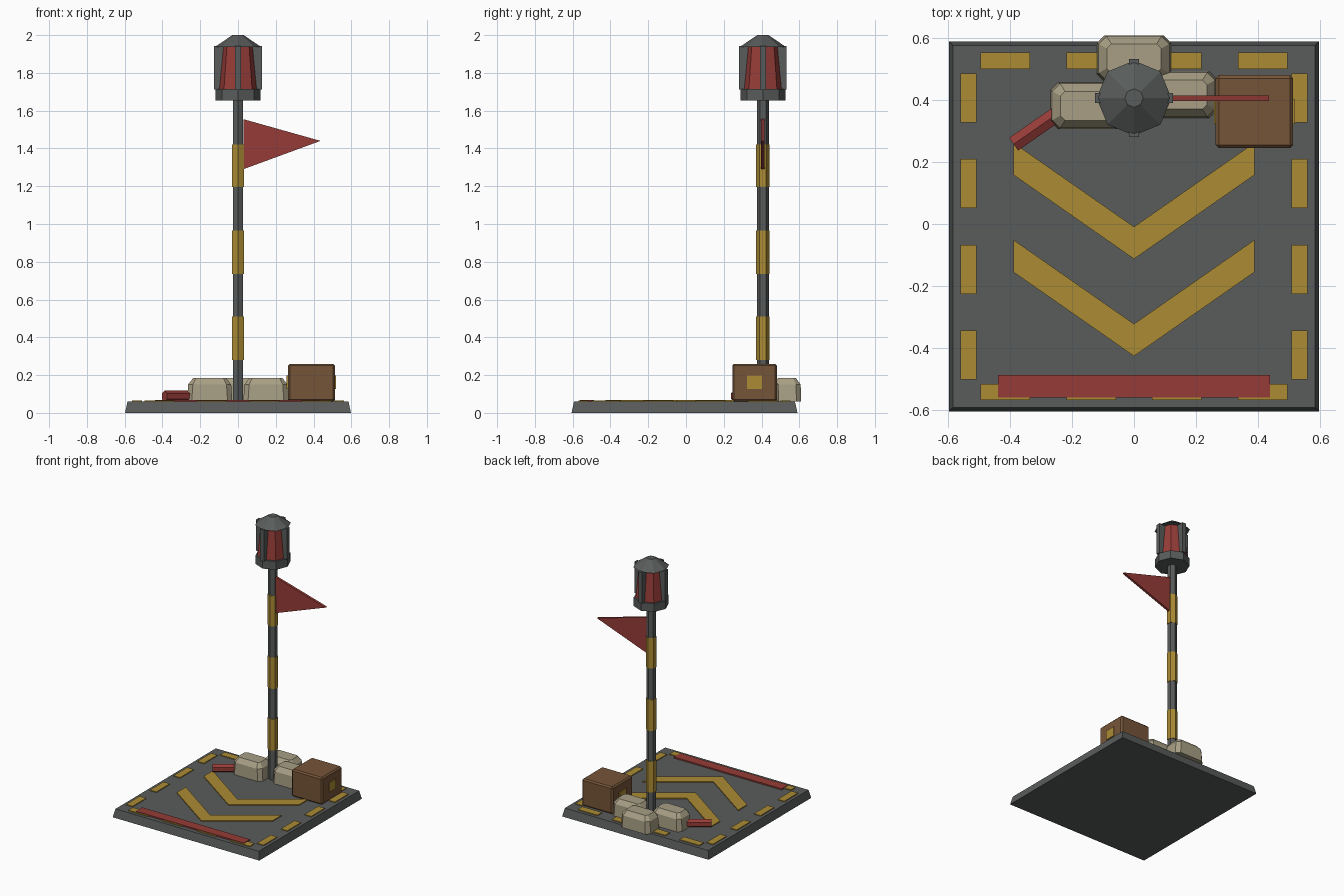
import bpy, bmesh, math
from mathutils import Matrix, Vector

if "Cube" in bpy.data.objects:
    bpy.data.objects.remove(bpy.data.objects["Cube"])


def srgb(r, g, b):
    def f(c):
        c /= 255
        return c / 12.92 if c <= 0.04045 else ((c + 0.055) / 1.055) ** 2.4
    return (f(r), f(g), f(b), 1)


def material(name, *rgb):
    m = bpy.data.materials.new(name)
    m.diffuse_color = srgb(*rgb)
    m.use_nodes = True
    m.node_tree.nodes["Principled BSDF"].inputs["Base Color"].default_value = m.diffuse_color
    return m


GREY = material("dark grey metal", 88, 92, 90)
YELLOW = material("warning yellow", 171, 139, 52)
RED = material("signal red", 150, 60, 55)
BROWN = material("crate brown", 118, 85, 57)
SAND = material("sandbag beige", 168, 159, 133)


def finish(name, bm, mat):
    bmesh.ops.recalc_face_normals(bm, faces=bm.faces)
    me = bpy.data.meshes.new(name)
    bm.to_mesh(me)
    bm.free()
    ob = bpy.data.objects.new(name, me)
    me.materials.append(mat)
    bpy.context.collection.objects.link(ob)
    return ob


def box(name, mat, x0, x1, y0, y1, z0, z1, bevel=0):
    bm = bmesh.new()
    size = Matrix.Diagonal((x1 - x0, y1 - y0, z1 - z0, 1))
    mid = Matrix.Translation(((x0 + x1) / 2, (y0 + y1) / 2, (z0 + z1) / 2))
    bmesh.ops.create_cube(bm, size=1, matrix=mid @ size)
    if bevel:
        bmesh.ops.bevel(bm, geom=bm.edges[:], offset=bevel, segments=1, affect='EDGES')
    return finish(name, bm, mat)


def tube(name, mat, sides, r0, r1, z0, z1, x=0, y=0):
    """Upright prism or cone with a corner on the y axis."""
    rings = []
    for r, z in ((r0, z0), (r1, z1)):
        rings.append([(x + r * math.sin(math.tau * i / sides),
                       y + r * math.cos(math.tau * i / sides), z) for i in range(sides)])
    return loft(name, mat, rings)


def loft(name, mat, rings):
    bm = bmesh.new()
    vs = [[bm.verts.new(p) for p in ring] for ring in rings]
    n = len(vs[0])
    for a, b in zip(vs, vs[1:]):
        for i in range(n):
            bm.faces.new((a[i], a[(i + 1) % n], b[(i + 1) % n], b[i]))
    bm.faces.new(vs[0])
    bm.faces.new(vs[-1])
    return finish(name, bm, mat)


def rect(cx, cy, hx, hy, z, cut=0):
    """Rectangle ring, with cut corners when cut > 0."""
    if not cut:
        return [(cx + a * hx, cy + b * hy, z) for a, b in ((-1, -1), (1, -1), (1, 1), (-1, 1))]
    k, m = hx - cut, hy - cut
    pts = ((-k, -hy), (k, -hy), (hx, -m), (hx, m), (k, hy), (-k, hy), (-hx, m), (-hx, -m))
    return [(cx + a, cy + b, z) for a, b in pts]


# Tapered base slab
TOP = 0.06
BY = -0.008
loft("base_slab", GREY, [rect(0, BY, 0.598, 0.598, 0), rect(0, BY, 0.585, 0.585, TOP)])

# Dashed yellow border
for s in (-1, 1):
    for i in range(4):
        t = (i - 1.5) * 0.277
        box("side_dash", YELLOW, s * 0.535 - 0.0265, s * 0.535 + 0.0265,
            BY + t - 0.079, BY + t + 0.079, TOP, TOP + 0.006)
        box("end_dash", YELLOW, t - 0.08, t + 0.08,
            BY + s * 0.535 - 0.0265, BY + s * 0.535 + 0.0265, TOP, TOP + 0.006)

# Yellow chevrons
for tip in (-0.113, -0.427):
    outline = [(0, tip), (0.39, tip + 0.272), (0.39, tip + 0.376),
               (0, tip + 0.104), (-0.39, tip + 0.376), (-0.39, tip + 0.272)]
    loft("chevron", YELLOW, [[(x, y, z) for x, y in outline] for z in (TOP, TOP + 0.007)])

# Red stop line at the front edge
box("stop_line", RED, -0.44, 0.44, -0.56, -0.488, TOP, TOP + 0.0095)

# Striped pole: alternating grey and wider yellow bands
PY = 0.407
bands = [TOP, 0.28, 0.51, 0.735, 0.965, 1.195, 1.42, 1.66]
for i, (z0, z1) in enumerate(zip(bands, bands[1:])):
    r = 0.0355 if i % 2 else 0.032
    tube("pole_band", YELLOW if i % 2 else GREY, 6, r, r, z0, z1, 0, PY)

# Pennant flag
flag = [(0.028, 1.555), (0.028, 1.29), (0.437, 1.44)]
loft("flag", RED, [[(x, PY + dy, z) for x, z in flag] for dy in (-0.009, 0.009)])

# Beacon lamp: collar, tapered glass, four guard bars, pitched cap
tube("lamp_collar", GREY, 8, 0.119, 0.119, 1.653, 1.714, 0, PY)
tube("lamp_glass", RED, 8, 0.105, 0.083, 1.714, 1.942, 0, PY)
for s in (-1, 1):
    box("lamp_guard_x", GREY, s * 0.1 - 0.026, s * 0.1 + 0.026, PY - 0.016, PY + 0.016, 1.712, 1.942)
    box("lamp_guard_y", GREY, -0.016, 0.016, PY + s * 0.1 - 0.026, PY + s * 0.1 + 0.026, 1.712, 1.942)
tube("lamp_cap", GREY, 8, 0.121, 0.03, 1.938, 2.0, 0, PY)

# Sandbags around the pole foot
for cx, cy in ((-0.15, 0.382), (0.148, 0.418), (0, 0.535)):
    loft("sandbag", SAND, [rect(cx, cy, 0.12, 0.075, TOP, 0.025),
                           rect(cx, cy, 0.114, 0.072, 0.15, 0.025),
                           rect(cx, cy, 0.088, 0.047, 0.184, 0.015)])

# Crate with a yellow label on both sides
box("crate", BROWN, 0.264, 0.514, 0.245, 0.481, TOP, 0.26, 0.01)
box("crate_label_right", YELLOW, 0.512, 0.52, 0.324, 0.402, 0.127, 0.198)
box("crate_label_left", YELLOW, 0.258, 0.266, 0.324, 0.402, 0.127, 0.198)

# Red flare stick lying partly under a bag
flare = tube("flare_stick", RED, 6, 0.029, 0.029, 0, 0.28)
along = Vector((0.82, 0.57, 0)).normalized()
side = Vector((0, 0, 1)).cross(along)
turn = Matrix((side, Vector((0, 0, 1)), along)).transposed().to_4x4()
flare.data.transform(Matrix.Translation((-0.389, 0.258, 0.089)) @ turn)
bm = bmesh.new()
bm.from_mesh(flare.data)
bmesh.ops.recalc_face_normals(bm, faces=bm.faces)
bm.to_mesh(flare.data)
bm.free()
